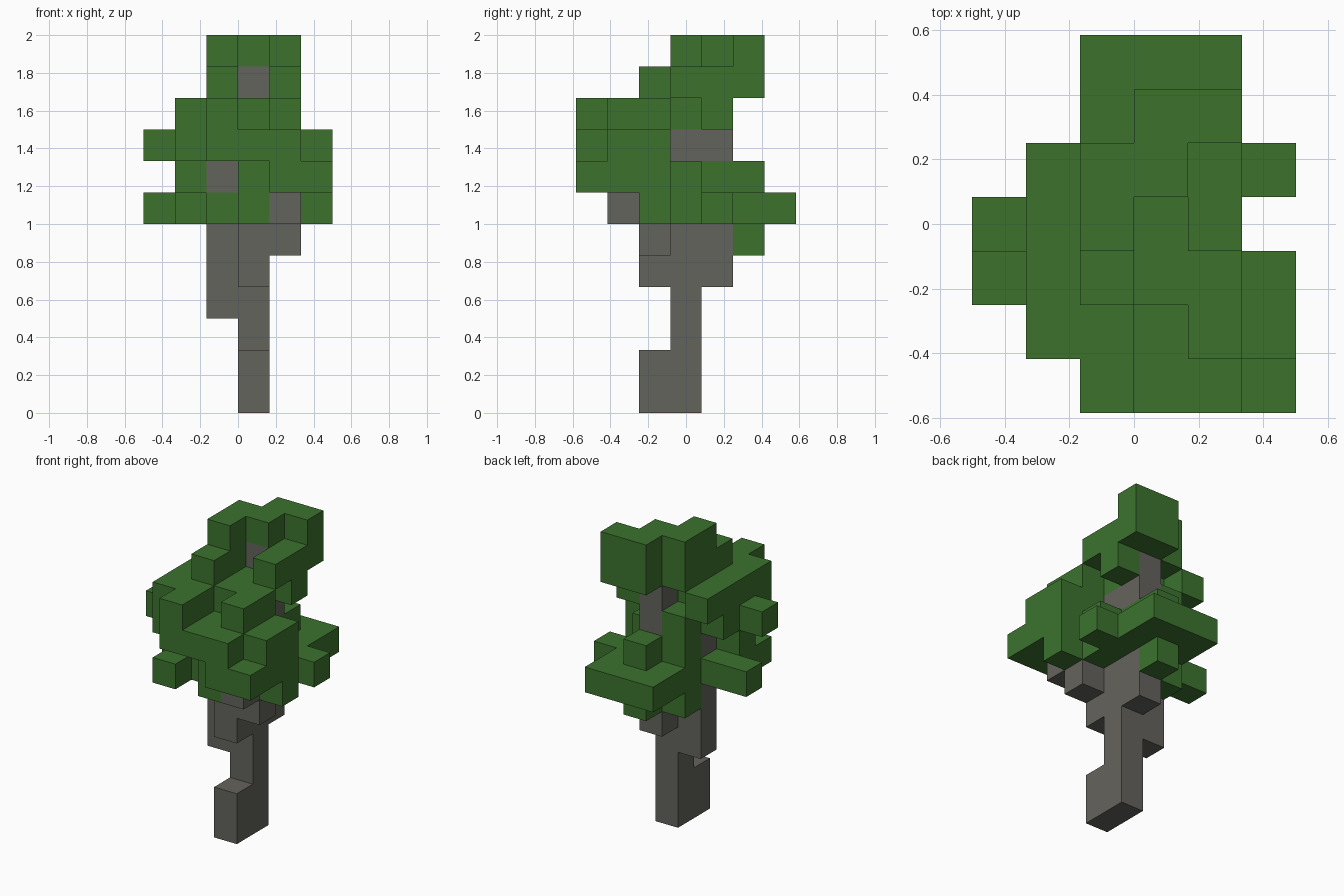
import bpy
import bmesh
from mathutils import Vector

cube = bpy.data.objects.get("Cube")
if cube:
    bpy.data.objects.remove(cube, do_unlink=True)

UNIT = 1 / 6
ORIGIN = Vector((-3, -3.5, 0))
cells = {}


def make_material(name, colour):
    mat = bpy.data.materials.new(name)
    mat.use_nodes = True
    mat.diffuse_color = (*colour, 1)
    shader = next(n for n in mat.node_tree.nodes if n.type == 'BSDF_PRINCIPLED')
    shader.inputs["Base Color"].default_value = (*colour, 1)
    shader.inputs["Roughness"].default_value = 0.9
    return mat


def block(part, x, y, z, wide=1, deep=1, tall=1):
    """Claim a box of grid cells for one part; later boxes win."""
    for i in range(x, x + wide):
        for j in range(y, y + deep):
            for k in range(z, z + tall):
                cells[i, j, k] = part


def build(part, mat):
    """Skin the cells of a part, leaving out faces between touching cells."""
    bm = bmesh.new()
    for cell, owner in cells.items():
        if owner != part:
            continue
        centre = Vector(cell) + Vector((0.5, 0.5, 0.5))
        for axis in range(3):
            for side in (-1, 1):
                step = Vector((0, 0, 0))
                step[axis] = side
                if tuple(int(c) for c in Vector(cell) + step) in cells:
                    continue
                u, v = Vector((0, 0, 0)), Vector((0, 0, 0))
                u[(axis + 1) % 3] = 0.5
                v[(axis + 2) % 3] = 0.5 * side
                mid = centre + step / 2
                corners = (mid - u - v, mid + u - v, mid + u + v, mid - u + v)
                bm.faces.new([bm.verts.new((p + ORIGIN) * UNIT) for p in corners])
    bmesh.ops.remove_doubles(bm, verts=bm.verts, dist=0.001)
    # Merge coplanar squares into clean flat faces
    bmesh.ops.dissolve_limit(bm, angle_limit=0.01, verts=bm.verts, edges=bm.edges)
    mesh = bpy.data.meshes.new(part)
    bm.to_mesh(mesh)
    bm.free()
    mesh.materials.append(mat)
    bpy.context.collection.objects.link(bpy.data.objects.new(part, mesh))


# Lower canopy: back slab, core, side tufts and hanging tufts
low = "lower_canopy"
block(low, 2, 5, 6, wide=3, deep=2)
block(low, 2, 2, 6, wide=3, deep=3)
block(low, 3, 1, 6, tall=2)
block(low, 1, 1, 6, deep=3)
block(low, 0, 3, 6)
block(low, 5, 4, 6)
block(low, 5, 2, 6, tall=3)
block(low, 3, 5, 5)
block(low, 2, 4, 5)

# Middle canopy: front mass, left shelf, back column and right tuft
mid = "middle_canopy"
block(mid, 3, 2, 7, deep=4)
block(mid, 2, 4, 7, tall=2)
block(mid, 1, 2, 7)
block(mid, 4, 0, 7, deep=4)
block(mid, 5, 0, 7, deep=2)
block(mid, 5, 1, 8)
block(mid, 0, 2, 8)
block(mid, 1, 1, 8, deep=3, tall=2)
block(mid, 2, 0, 8, deep=4, tall=2)
block(mid, 3, 0, 8, wide=2, deep=3)

# Crown: stepped top
top = "crown"
block(top, 1, 4, 9)
block(top, 3, 2, 9, deep=2)
block(top, 4, 1, 9, deep=2)
block(top, 4, 4, 9, tall=2)
block(top, 4, 3, 10)
block(top, 2, 2, 10, deep=3)
block(top, 2, 3, 11, deep=2)
block(top, 3, 5, 10, wide=2, tall=2)
block(top, 3, 4, 11)

# Trunk with its root
trunk = "trunk"
block(trunk, 3, 2, 0, tall=2)
block(trunk, 3, 3, 0, tall=9)
block(trunk, 3, 4, 8, tall=3)

# Branches
limb = "branches"
block(limb, 2, 3, 3, tall=3)
block(limb, 3, 2, 4, tall=2)
block(limb, 3, 4, 4, tall=2)
block(limb, 4, 2, 5)
block(limb, 4, 1, 6)
block(limb, 2, 2, 7, deep=2)

leaf_green = make_material("leaf green", (0.045, 0.17, 0.027))
bark_grey = make_material("bark grey", (0.127, 0.125, 0.108))
for name in (low, mid, top):
    build(name, leaf_green)
for name in (trunk, limb):
    build(name, bark_grey)
